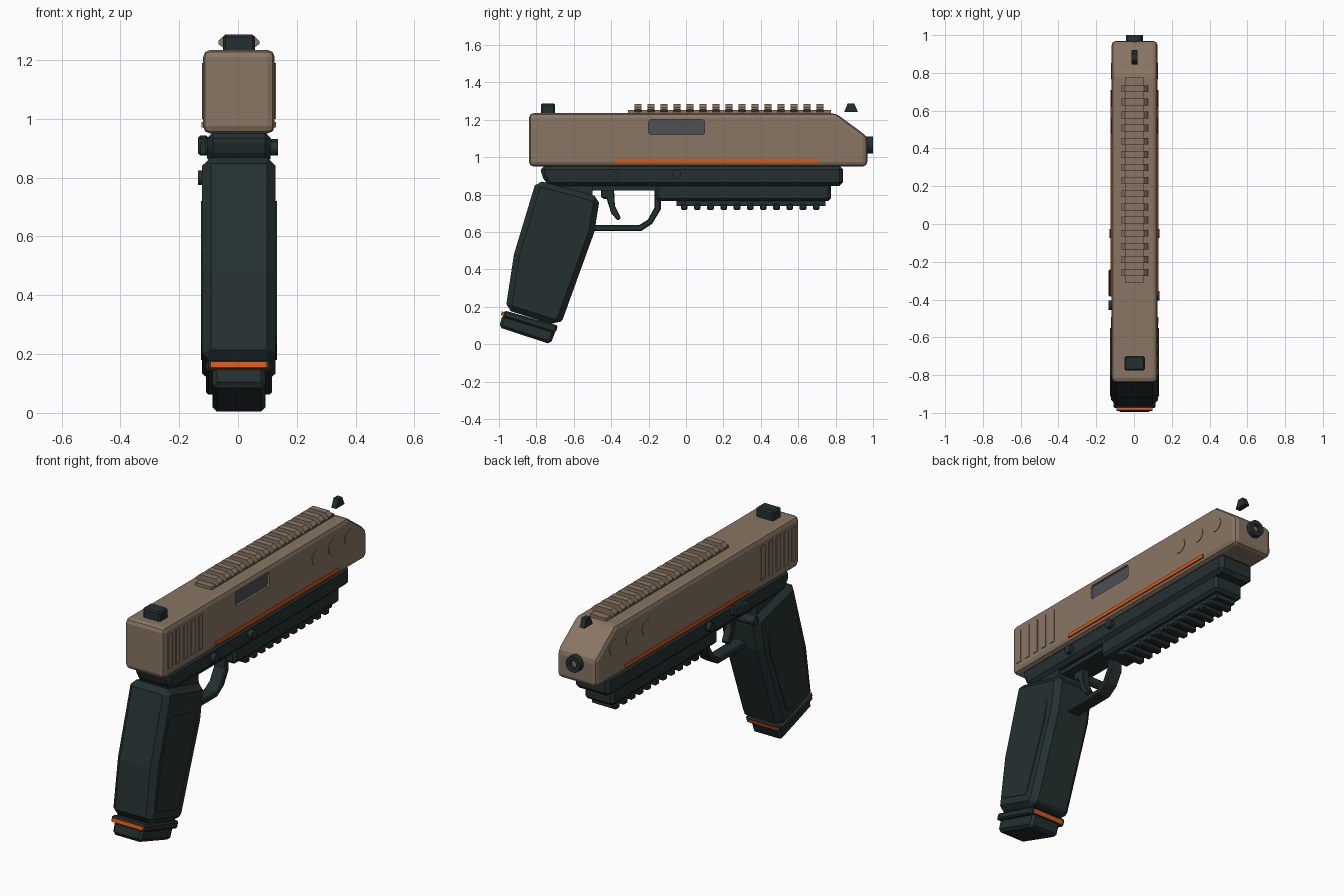
import bpy, bmesh
from math import radians
from mathutils import Matrix

if "Cube" in bpy.data.objects:
    bpy.data.objects.remove(bpy.data.objects["Cube"])

CX = 0.003  # centre plane of the body


def material(name, rgb):
    m = bpy.data.materials.new(name)
    m.use_nodes = True
    m.diffuse_color = (*rgb, 1)
    m.node_tree.nodes["Principled BSDF"].inputs["Base Color"].default_value = (*rgb, 1)
    return m


TAN = material("tan", (0.25, 0.18, 0.125))
DARK = material("dark green", (0.018, 0.030, 0.031))
ORANGE = material("orange", (0.72, 0.095, 0.006))
GREY = material("steel grey", (0.075, 0.08, 0.095))


def finish(name, bm, mat, bevel=0, segments=1):
    bmesh.ops.recalc_face_normals(bm, faces=bm.faces)
    mesh = bpy.data.meshes.new(name)
    bm.to_mesh(mesh)
    bm.free()
    mesh.materials.append(mat)
    ob = bpy.data.objects.new(name, mesh)
    bpy.context.collection.objects.link(ob)
    if bevel:
        mod = ob.modifiers.new("bevel", "BEVEL")
        mod.width, mod.segments = bevel, segments
        mod.limit_method = "ANGLE"
        mod.angle_limit = radians(35)
    return ob


def side_profile(name, points, x0, x1, mat, bevel=0, segments=1):
    """Extrude a (y, z) outline from x0 to x1."""
    bm = bmesh.new()
    face = bm.faces.new([bm.verts.new((x0, y, z)) for y, z in points])
    new = bmesh.ops.extrude_face_region(bm, geom=[face])["geom"]
    bmesh.ops.translate(bm, vec=(x1 - x0, 0, 0),
                        verts=[v for v in new if isinstance(v, bmesh.types.BMVert)])
    return finish(name, bm, mat, bevel, segments)


def centred(name, points, half, mat, bevel=0, segments=1):
    return side_profile(name, points, CX - half, CX + half, mat, bevel, segments)


def rect(y0, y1, z0, z1):
    return [(y0, z0), (y1, z0), (y1, z1), (y0, z1)]


def front_profile(name, points, y0, y1, mat):
    """Extrude an (x, z) outline from y0 to y1."""
    bm = bmesh.new()
    face = bm.faces.new([bm.verts.new((CX + x, y0, z)) for x, z in points])
    new = bmesh.ops.extrude_face_region(bm, geom=[face])["geom"]
    bmesh.ops.translate(bm, vec=(0, y1 - y0, 0),
                        verts=[v for v in new if isinstance(v, bmesh.types.BMVert)])
    return finish(name, bm, mat)


def disc(name, y, z, r, x0, x1, mat):
    """Cylinder lying along x."""
    bm = bmesh.new()
    bmesh.ops.create_cone(bm, cap_ends=True, segments=24, radius1=r, radius2=r, depth=abs(x1 - x0),
                          matrix=Matrix.Translation(((x0 + x1) / 2, y, z)) @ Matrix.Rotation(radians(90), 4, "Y"))
    return finish(name, bm, mat)


# Slide with a recessed ejection port
W = 0.122
slide = centred("slide", [(-0.84, 0.95), (0.97, 0.95), (0.97, 1.11), (0.80, 1.235), (-0.84, 1.235)],
                W, TAN, 0.025, 2)
cutter = side_profile("port_cutter", rect(-0.20, 0.10, 1.12, 1.20), CX + W - 0.03, CX + W + 0.1, TAN, 0.01)
cutter.hide_render = True
cut = slide.modifiers.new("port", "BOOLEAN")
cut.object, cut.operation, cut.solver = cutter, "DIFFERENCE", "EXACT"
bpy.context.view_layer.objects.active = slide
for m in [m.name for m in slide.modifiers]:
    bpy.ops.object.modifier_apply(modifier=m)
bpy.data.objects.remove(cutter)
side_profile("ejection_port", rect(-0.20, 0.10, 1.12, 1.20), CX + W - 0.05, CX + W - 0.012, GREY)

# Slide side details on both sides
for s, side in ((1, "left"), (-1, "right")):
    x = CX + s * W
    side_profile("stripe_" + side, rect(-0.38, 0.71, 0.97, 0.99), x - s * 0.004, x + s * 0.005, ORANGE)
    for i in range(5):
        y = -0.80 + i * 0.068
        side_profile(f"serration_{side}_{i}", rect(y, y + 0.034, 1.0, 1.19), x - s * 0.004, x + s * 0.004, TAN)
    for i in range(3):
        disc(f"slide_disc_{side}_{i}", 0.52 + i * 0.145, 1.125, 0.042, x - s * 0.004, x + s * 0.003, TAN)

# Top accessory rail
centred("top_rail", rect(-0.31, 0.775, 1.225, 1.252), 0.05, TAN)
tooth = [(-0.05, 1.24), (0.05, 1.24), (0.07, 1.255), (0.07, 1.265), (0.05, 1.284), (-0.05, 1.284),
         (-0.07, 1.265), (-0.07, 1.255)]
for i in range(15):
    y = -0.257 + i * 0.0695
    front_profile(f"top_rail_tooth_{i}", tooth, y - 0.018, y + 0.018, TAN)

# Sights
centred("rear_sight", rect(-0.775, -0.70, 1.225, 1.287), 0.054, DARK, 0.008)
centred("front_sight", [(0.845, 1.24), (0.92, 1.24), (0.90, 1.287), (0.865, 1.287)], 0.015, DARK)

# Muzzle ring with a recessed bore
bm = bmesh.new()
bmesh.ops.create_cone(bm, cap_ends=True, segments=24, radius1=0.045, radius2=0.045, depth=0.05,
                      matrix=Matrix.Translation((CX, 0.975, 1.065)) @ Matrix.Rotation(radians(-90), 4, "X"))
bm.normal_update()
cap = max(bm.faces, key=lambda f: f.calc_center_median().y)
bmesh.ops.inset_individual(bm, faces=[cap], thickness=0.024)
new = bmesh.ops.extrude_discrete_faces(bm, faces=[cap])["faces"][0]
bmesh.ops.translate(bm, vec=(0, -0.02, 0), verts=new.verts)
new.material_index = 1
muzzle = finish("muzzle", bm, DARK)
muzzle.data.materials.append(TAN)

# Frame, dust cover and neck
centred("frame", [(-0.775, 0.955), (0.84, 0.955), (0.84, 0.845), (-0.73, 0.845), (-0.775, 0.90)],
        0.108, DARK, 0.02)
centred("dust_cover", rect(-0.16, 0.775, 0.765, 0.86), 0.09, DARK, 0.015)
centred("frame_underside", rect(-0.62, -0.14, 0.822, 0.86), 0.07, DARK)
centred("neck", [(-0.75, 0.90), (-0.50, 0.90), (-0.50, 0.78), (-0.75, 0.78)], 0.09, DARK)

# Lower accessory rail
centred("lower_rail", rect(-0.05, 0.745, 0.74, 0.775), 0.06, DARK)
for i in range(11):
    y = -0.01 + i * 0.0706
    centred(f"lower_rail_tooth_{i}", rect(y - 0.018, y + 0.018, 0.718, 0.75), 0.068, DARK, 0.006)

# Trigger guard and trigger
centred("trigger_guard", [(-0.135, 0.84), (-0.135, 0.72), (-0.18, 0.645), (-0.24, 0.605), (-0.52, 0.605),
                          (-0.52, 0.637), (-0.25, 0.637), (-0.205, 0.665), (-0.168, 0.73), (-0.168, 0.84)],
        0.038, DARK, 0.006)
centred("trigger", [(-0.455, 0.83), (-0.455, 0.785), (-0.425, 0.78), (-0.40, 0.70), (-0.365, 0.66), (-0.348, 0.675),
                    (-0.38, 0.74), (-0.385, 0.83)], 0.022, DARK, 0.004)

# Grip, side panels and foot
GW = 0.125
centred("grip", [(-0.80, 0.877), (-0.46, 0.786), (-0.49, 0.60), (-0.66, 0.13), (-0.695, 0.10), (-0.965, 0.185),
                 (-0.92, 0.48)], GW, DARK, 0.03)
panel = [(-0.797, 0.71), (-0.775, 0.72), (-0.565, 0.675), (-0.55, 0.65), (-0.575, 0.55), (-0.71, 0.20),
         (-0.73, 0.18), (-0.90, 0.235), (-0.912, 0.26), (-0.86, 0.51)]
for s, side in ((1, "left"), (-1, "right")):
    x = CX + s * GW
    side_profile("grip_panel_" + side, panel, x - s * 0.004, x + s * 0.004, DARK)
centred("grip_rim", [(-0.97, 0.18), (-0.975, 0.145), (-0.70, 0.06), (-0.685, 0.10)], 0.112, DARK, 0.008)

# Magazine base with its orange band
centred("magazine_band", [(-0.985, 0.175), (-0.99, 0.155), (-0.695, 0.068), (-0.688, 0.088)], 0.096, ORANGE)
centred("magazine_base", [(-0.98, 0.16), (-1.0, 0.09), (-0.725, 0.0), (-0.695, 0.075)], 0.09, DARK, 0.015)

# Pins, slide lever and release button
disc("rear_pin", -0.38, 0.90, 0.024, -0.11, 0.136, DARK)
disc("front_pin", -0.05, 0.907, 0.024, -0.13, 0.136, DARK)
side_profile("slide_lever", [(-0.385, 0.875), (-0.27, 0.885), (-0.24, 0.90), (-0.24, 0.945), (-0.385, 0.93)],
             -0.136, -0.10, DARK, 0.008)
disc("release_button", -0.43, 0.80, 0.025, -0.136, -0.01, DARK)
